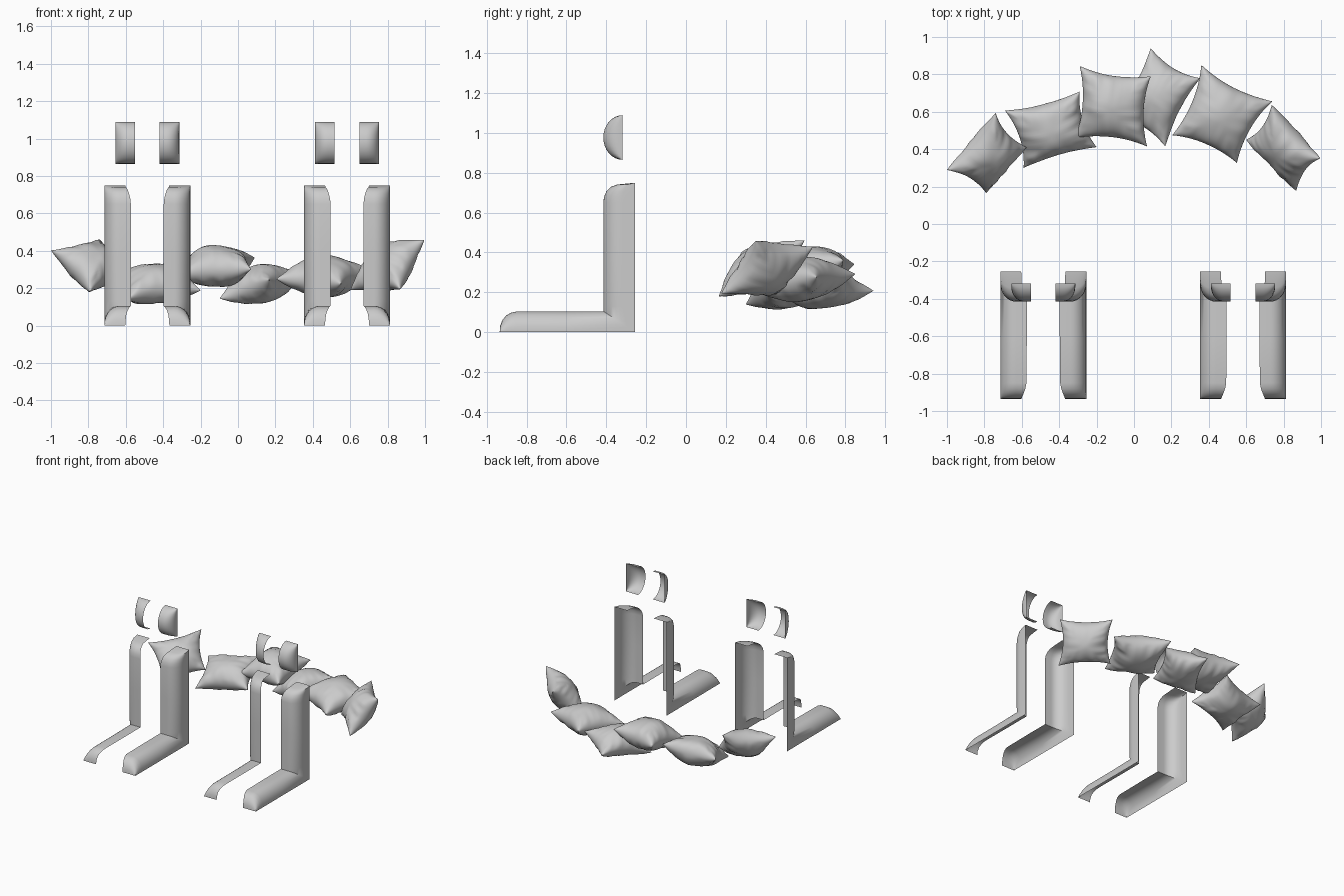
import bpy, bmesh, math
from mathutils import Vector, noise

if "Cube" in bpy.data.objects:
    bpy.data.objects.remove(bpy.data.objects["Cube"])


def finish(name, bm, angle=40):
    bmesh.ops.remove_doubles(bm, verts=bm.verts, dist=0.0005)
    me = bpy.data.meshes.new(name)
    bm.to_mesh(me)
    bm.free()
    ob = bpy.data.objects.new(name, me)
    bpy.context.collection.objects.link(ob)
    bpy.ops.object.select_all(action='DESELECT')
    ob.select_set(True)
    bpy.context.view_layer.objects.active = ob
    bpy.ops.object.shade_smooth_by_angle(angle=math.radians(angle))
    return ob


def add_grid(bm, rows, flip=False):
    grid = [[bm.verts.new(p) for p in row] for row in rows]
    for r0, r1 in zip(grid, grid[1:]):
        for j in range(len(r0) - 1):
            q = [r0[j], r0[j + 1], r1[j + 1], r1[j]]
            bm.faces.new(q[::-1] if flip else q)


def shell(name, cx, side, profile, outer, radius):
    """Open shell: front strip, rounded outer edge, flat outer side.
    Profile rows: front (y, z), back (y, z), inner offset, depth share of rounding."""
    rows = []
    for front, back, inner, k in profile:
        f, b = Vector(front), Vector(back)
        p = f.lerp(b, k)
        pts = [(inner, f)]
        for i in range(9):
            a = math.radians(i * 90 / 8)
            pts.append((outer - radius + radius * math.sin(a), f.lerp(p, 1 - math.cos(a))))
        pts.append((outer, b))
        rows.append([(cx + side * x, v.x, v.y) for x, v in pts])
    bm = bmesh.new()
    add_grid(bm, rows, flip=side < 0)
    finish(name, bm)


# Profiles of the L-shaped legs and the rounded pads above them
BACK = -0.255
leg = []
for y, z, inner in [(-.935, 0, .118), (-.933, .03, .116), (-.922, .06, .112), (-.903, .083, .104),
                    (-.88, .097, .096), (-.85, .104, .09), (-.6, .105, .088)]:
    leg.append(((y, z), (y, 0), inner, .9))
leg.append(((-.415, .105), (BACK, 0), .088, .75))
for y, z, inner in [(-.415, .13, .088), (-.415, .4, .088), (-.415, .65, .088), (-.411, .68, .091),
                    (-.399, .708, .098), (-.378, .729, .106), (-.345, .741, .115), (BACK, .75, .118)]:
    leg.append(((y, z), (BACK, z), inner, .6))

pad = []
for i in range(17):
    a = math.pi * (i / 16 - .5)
    y, z = -.318 - .097 * math.cos(a), .977 + .112 * math.sin(a)
    pad.append(((y, z), (-.318, z), .066, .8))

for tag, cx in (("left", -.485), ("right", .583)):
    for half, side in (("left", -1), ("right", 1)):
        shell(f"{tag}_seat_leg_{half}", cx, side, leg, .23, .085)
        shell(f"{tag}_seat_pad_{half}", cx, side, pad, .171, .07)


def pillow(name, corners, half, seed):
    """Stuffed square cushion spanned by four corner tips."""
    a, b, c, d = (Vector(p) for p in corners)
    normal = (b - a).cross(d - a).normalized()
    n = 36
    bm = bmesh.new()
    for sgn in (1, -1):
        rows = []
        for i in range(n + 1):
            row = []
            for j in range(n + 1):
                # denser towards the seam
                u = math.sin((j / n - .5) * math.pi)
                v = math.sin((i / n - .5) * math.pi)
                fu, fv = 1 - u * u, 1 - v * v
                s = u * (1 - .15 * fv)
                t = v * (1 - .15 * fu)
                s, t = (s + 1) / 2, (t + 1) / 2
                p = a.lerp(b, s).lerp(d.lerp(c, s), t)
                puff = half * max(fu * fv, 0) ** .48
                # creases running in from the seams
                edge = max(abs(u), abs(v)) * min(1, 6 * fu * fv)
                along = v if abs(u) > abs(v) else u
                fold = noise.noise(Vector((along * 4, seed * 7.3 + sgn, (u + v) * .8)))
                p += normal * sgn * (puff + .012 * edge * fold)
                p += normal * .012 * noise.noise(Vector((u * 1.2, v * 1.2, seed * 3.1)))
                row.append(p)
            rows.append(row)
        add_grid(bm, rows, flip=sgn < 0)
    finish(name, bm, 60)


# Arc of six scattered cushions (corners counter-clockwise seen from above)
cushions = [
    [(-1.0, .29, .40), (-.79, .165, .18), (-.575, .41, .25), (-.74, .595, .46)],
    [(-.59, .30, .14), (-.20, .41, .19), (-.29, .71, .31), (-.69, .605, .26)],
    [(-.315, .46, .27), (.07, .415, .30), (.09, .79, .36), (-.29, .845, .34)],
    [(-.10, .575, .15), (.165, .415, .25), (.355, .78, .27), (.09, .94, .205)],
    [(.205, .475, .245), (.55, .325, .23), (.74, .655, .28), (.36, .85, .295)],
    [(.60, .45, .19), (.87, .18, .19), (.995, .35, .46), (.735, .635, .43)],
]
halves = [.10, .105, .11, .105, .11, .10]
for k, (pts, h) in enumerate(zip(cushions, halves)):
    pillow(f"cushion_{k + 1}", pts, h, k + 1)
